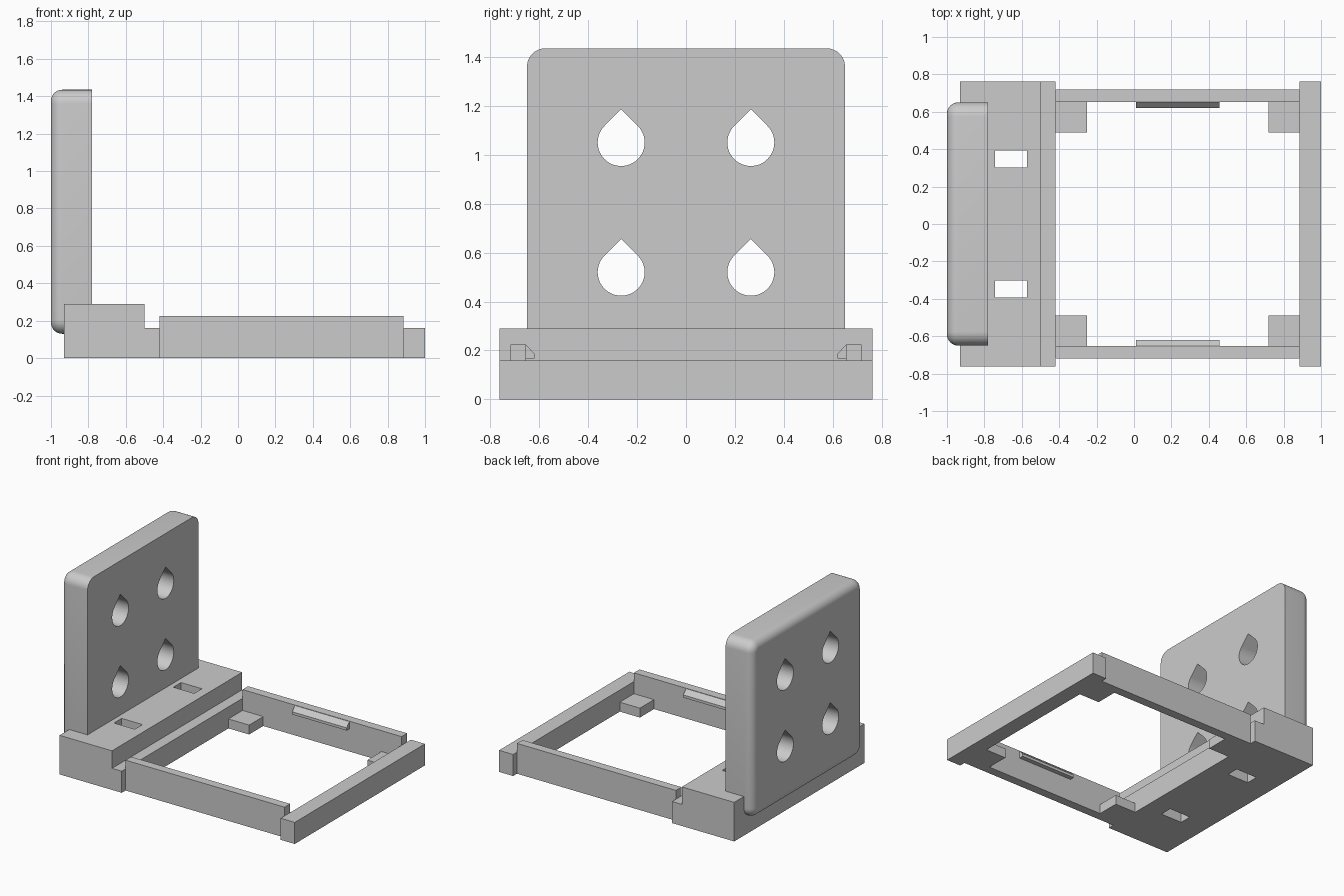
import bpy, bmesh, math
from mathutils import Vector

cube = bpy.data.objects.get("Cube")
if cube:
    bpy.data.objects.remove(cube, do_unlink=True)

grey = bpy.data.materials.new("plain grey")
grey.use_nodes = True
colour = (0.6, 0.6, 0.6, 1)
grey.diffuse_color = colour
grey.node_tree.nodes["Principled BSDF"].inputs["Base Color"].default_value = colour


def finish(name, bm):
    bmesh.ops.recalc_face_normals(bm, faces=bm.faces)
    mesh = bpy.data.meshes.new(name)
    bm.to_mesh(mesh)
    bm.free()
    mesh.materials.append(grey)
    obj = bpy.data.objects.new(name, mesh)
    bpy.context.collection.objects.link(obj)
    return obj


def prism(name, profile, start, end, place):
    """Extrude a 2D profile; place(u, v, w) gives the 3D position."""
    bm = bmesh.new()
    rings = [[bm.verts.new(place(u, v, w)) for u, v in profile] for w in (start, end)]
    bm.faces.new(rings[0])
    bm.faces.new(rings[1])
    n = len(profile)
    for i in range(n):
        j = (i + 1) % n
        bm.faces.new((rings[0][i], rings[0][j], rings[1][j], rings[1][i]))
    return finish(name, bm)


def along_x(u, v, w):
    return (w, u, v)


def along_y(u, v, w):
    return (u, w, v)


def box(name, x0, x1, y0, y1, z0, z1):
    return prism(name, [(x0, z0), (x1, z0), (x1, z1), (x0, z1)], y0, y1, along_y)


def cut(obj, cutter):
    cutter.hide_render = True
    cutter.hide_viewport = True
    cutter.display_type = 'WIRE'
    mod = obj.modifiers.new("cut", 'BOOLEAN')
    mod.operation = 'DIFFERENCE'
    mod.solver = 'EXACT'
    mod.object = cutter


def smooth(obj):
    bpy.ops.object.select_all(action='DESELECT')
    obj.select_set(True)
    bpy.context.view_layer.objects.active = obj
    bpy.ops.object.shade_smooth_by_angle(angle=math.radians(35))


# Upright plate: rounded outline, filleted outer rim
HALF, LOW, HIGH, CORNER, FILLET = 0.65, 0.13, 1.435, 0.075, 0.06
OUTER, INNER = -1.0, -0.78


def outline(inset):
    r = CORNER - inset
    points = []
    for k, (sy, z) in enumerate(((1, HIGH - CORNER), (-1, HIGH - CORNER),
                                 (-1, LOW + CORNER), (1, LOW + CORNER))):
        for i in range(9):
            a = math.radians(90 * (k + i / 8))
            points.append((sy * (HALF - CORNER) + r * math.cos(a), z + r * math.sin(a)))
    return points


bm = bmesh.new()
levels = [(INNER, 0)]
for i in range(9):
    a = math.radians(90 * i / 8)
    levels.append((OUTER + FILLET * (1 - math.sin(a)), FILLET * (1 - math.cos(a))))
rings = [[bm.verts.new((x, y, z)) for y, z in outline(inset)] for x, inset in levels]
for a, b in zip(rings, rings[1:]):
    for i in range(len(a)):
        j = (i + 1) % len(a)
        bm.faces.new((a[i], a[j], b[j], b[i]))
bm.faces.new(rings[0])
bm.faces.new(rings[-1])
plate = finish("upright_plate", bm)

# Teardrop holes through the plate
R = 0.096
for y in (-0.265, 0.265):
    for z in (0.52, 1.05):
        drop = [(y, z + R * math.sqrt(2))]
        for i in range(37):
            a = math.radians(135 + 270 * i / 36)
            drop.append((y + R * math.cos(a), z + R * math.sin(a)))
        cut(plate, prism("hole_cutter", drop, -1.2, -0.6, along_x))
smooth(plate)

# Stepped base block with two through slots
W = 0.763
base = prism("base_block", [(-0.93, 0), (-0.42, 0), (-0.42, 0.16), (-0.5, 0.16),
                            (-0.5, 0.29), (-0.93, 0.29)], -W, W, along_y)
for y in (-0.348, 0.348):
    cut(base, box("slot_cutter", -0.743, -0.572, y - 0.045, y + 0.045, -0.1, 0.5))

# End bar
box("end_bar", 0.885, 1.0, -W, W, 0, 0.16)

# Side rails, corner pads and wedge clips on both sides
for s, side in ((1, "back"), (-1, "front")):
    box(side + "_rail", -0.42, 0.885, s * 0.653, s * 0.718, 0, 0.225)
    box(side + "_pad_inner", -0.42, -0.25, s * 0.488, s * 0.653, 0, 0.07)
    box(side + "_pad_outer", 0.72, 0.885, s * 0.488, s * 0.653, 0, 0.07)
    prism(side + "_clip", [(s * 0.653, 0.222), (s * 0.62, 0.188),
                           (s * 0.62, 0.168), (s * 0.653, 0.168)], 0.01, 0.457, along_x)
